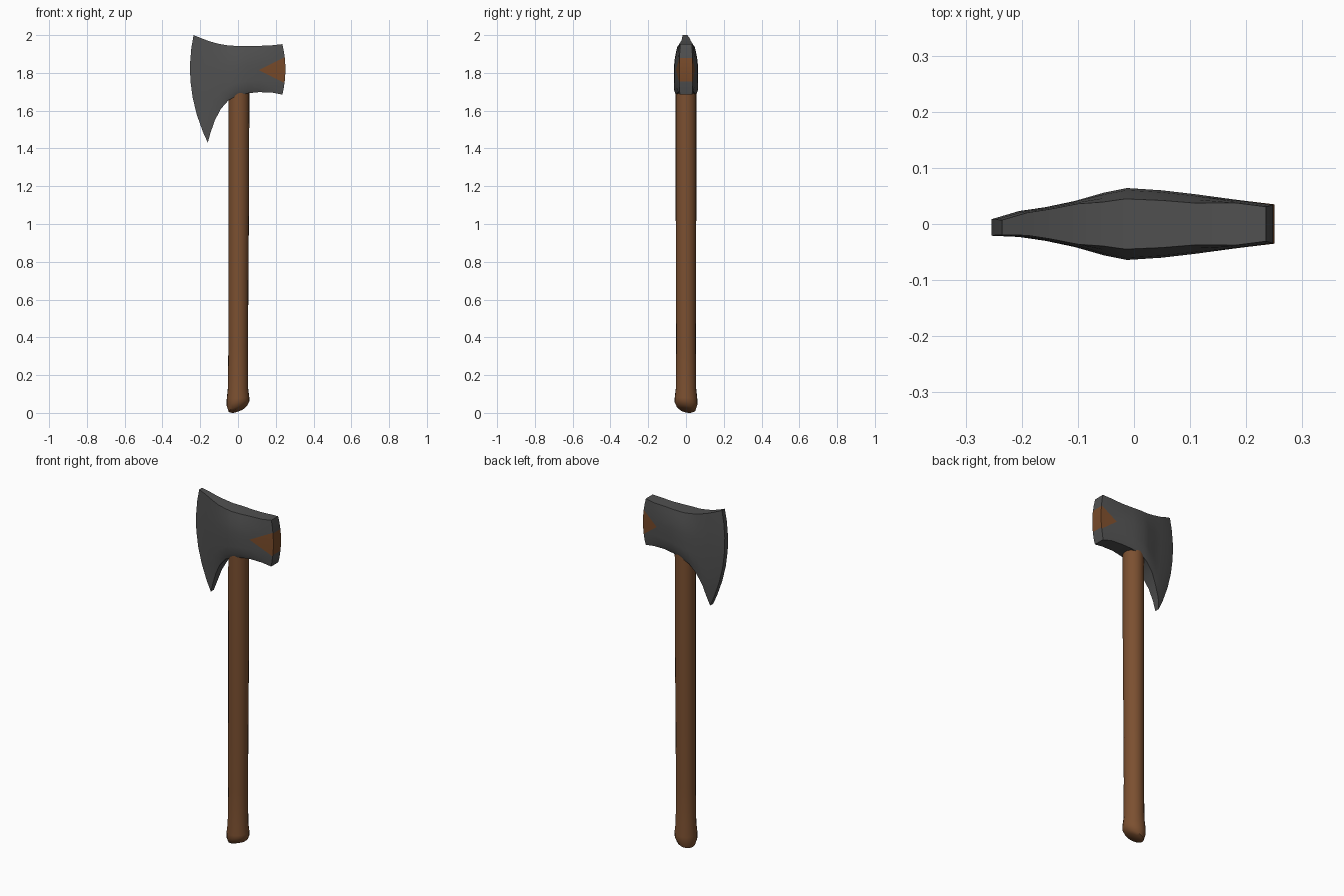
import bpy, bmesh, math
from mathutils import Vector

cube = bpy.data.objects.get("Cube")
if cube:
    bpy.data.objects.remove(cube)


def material(name, rgb):
    m = bpy.data.materials.new(name)
    m.use_nodes = True
    m.diffuse_color = (*rgb, 1)
    m.node_tree.nodes["Principled BSDF"].inputs["Base Color"].default_value = (*rgb, 1)
    return m


steel = material("dark steel", (0.08, 0.08, 0.08))
wood = material("brown wood", (0.2, 0.08, 0.03))
rust = material("rusty brown", (0.19, 0.07, 0.023))


def loft(bm, rings):
    """Skin closed rings of points and cap both ends."""
    vs = [[bm.verts.new(p) for p in ring] for ring in rings]
    n = len(vs[0])
    for a, b in zip(vs, vs[1:]):
        for i in range(n):
            j = (i + 1) % n
            bm.faces.new((a[i], a[j], b[j], b[i]))
    return vs


def finish(bm, name, mats, angle):
    bmesh.ops.recalc_face_normals(bm, faces=bm.faces)
    mesh = bpy.data.meshes.new(name)
    bm.to_mesh(mesh)
    bm.free()
    ob = bpy.data.objects.new(name, mesh)
    bpy.context.collection.objects.link(ob)
    for m in mats:
        mesh.materials.append(m)
    bpy.ops.object.select_all(action="DESELECT")
    ob.select_set(True)
    bpy.context.view_layer.objects.active = ob
    bpy.ops.object.shade_smooth_by_angle(angle=math.radians(angle))
    return ob


# Axe head: columns from cutting edge to poll
# top x, top z, bottom x, bottom z, sideways bow, half thickness
columns = [
    (-.235, 2.0, -.16, 1.43, -.05, .015),
    (-.19, 1.982, -.145, 1.485, -.035, .023),
    (-.15, 1.967, -.122, 1.55, -.02, .03),
    (-.10, 1.953, -.09, 1.61, -.01, .041),
    (-.055, 1.946, -.05, 1.655, 0, .056),
    (-.015, 1.943, -.01, 1.678, 0, .064),
    (.05, 1.942, .05, 1.692, 0, .06),
    (.11, 1.943, .11, 1.698, 0, .053),
    (.18, 1.946, .18, 1.696, .004, .043),
    (.235, 1.952, .235, 1.685, .016, .035),
]
# Share of the height and of the thickness down each side
rows = [(0, .7), (.12, .82), (.27, .94), (.42, 1), (.58, 1), (.74, 1), (.9, .97), (1, .78)]


def head_ring(tx, tz, bx, bz, bow, half):
    thin = half < .05
    shift = -.006 if half < .02 else 0
    side = []
    for v, w in rows:
        if thin or tx > .2:
            w = 1 - (1 - w) * .4
        x = tx + (bx - tx) * v + bow * 4 * v * (1 - v)
        side.append((x, half * w, tz + (bz - tz) * v))
    front = [(x, shift - y, z) for x, y, z in side]
    back = [(x, shift + y, z) for x, y, z in reversed(side)]
    return front + back


bm = bmesh.new()
vs = loft(bm, [head_ring(*c) for c in columns])
n = len(rows)
for ring in (vs[0], vs[-1]):
    for i in range(n - 1):
        bm.faces.new((ring[i], ring[i + 1], ring[-2 - i], ring[-1 - i]))

# Rusty wedge on the poll, longer on the front cheek
MID, WIDE, END = 1.815, .065, .24
apex = {-1: .11, 1: .155}
for s, ax in apex.items():
    for up in (-1, 1):
        slope = Vector((END - ax, 0, up * WIDE))
        normal = Vector((-slope.z, 0, slope.x))
        faces = [f for f in bm.faces
                 if f.calc_center_median().x > .1 and f.calc_center_median().y * s > .002]
        edges = {e for f in faces for e in f.edges}
        verts = {v for f in faces for v in f.verts}
        bmesh.ops.bisect_plane(bm, geom=faces + list(edges) + list(verts),
                               plane_co=(ax, 0, MID), plane_no=normal)
for f in bm.faces:
    c = f.calc_center_median()
    if c.x > .235 and abs(c.y) < .01:
        f.material_index = int(abs(c.z - MID) < WIDE + .005)
    else:
        ax = apex[-1 if c.y < 0 else 1]
        f.material_index = int(abs(c.z - MID) < WIDE * (c.x - ax) / (END - ax))
finish(bm, "axe_head", [steel, rust], 40)

# Handle: centre x, height, radius, with a slanted butt
SEG = 20
profile = [(0, .02, .034), (0, .03, .05), (0, .05, .06), (0, .075, .06), (0, .13, .054),
           (.001, .35, .052), (.002, .7, .053), (.004, 1.2, .055), (.005, 1.75, .055)]
rings = []
for k, (cx, z, r) in enumerate(profile):
    tilt = (.35, .35, .2, .08)[k] if k < 4 else 0
    ring = []
    for i in range(SEG):
        a = math.tau * i / SEG
        x, y = r * math.cos(a), r * math.sin(a)
        ring.append((cx + x, y, z + tilt * (x - .6 * y)))
    rings.append(ring)
low = min(p[2] for p in rings[0] + rings[1])
rings[0] = [(x, y, z - low) for x, y, z in rings[0]]
rings[1] = [(x, y, z - low) for x, y, z in rings[1]]
bm = bmesh.new()
vs = loft(bm, rings)
bm.faces.new(vs[0])
bm.faces.new(vs[-1])
finish(bm, "handle", [wood], 40)
